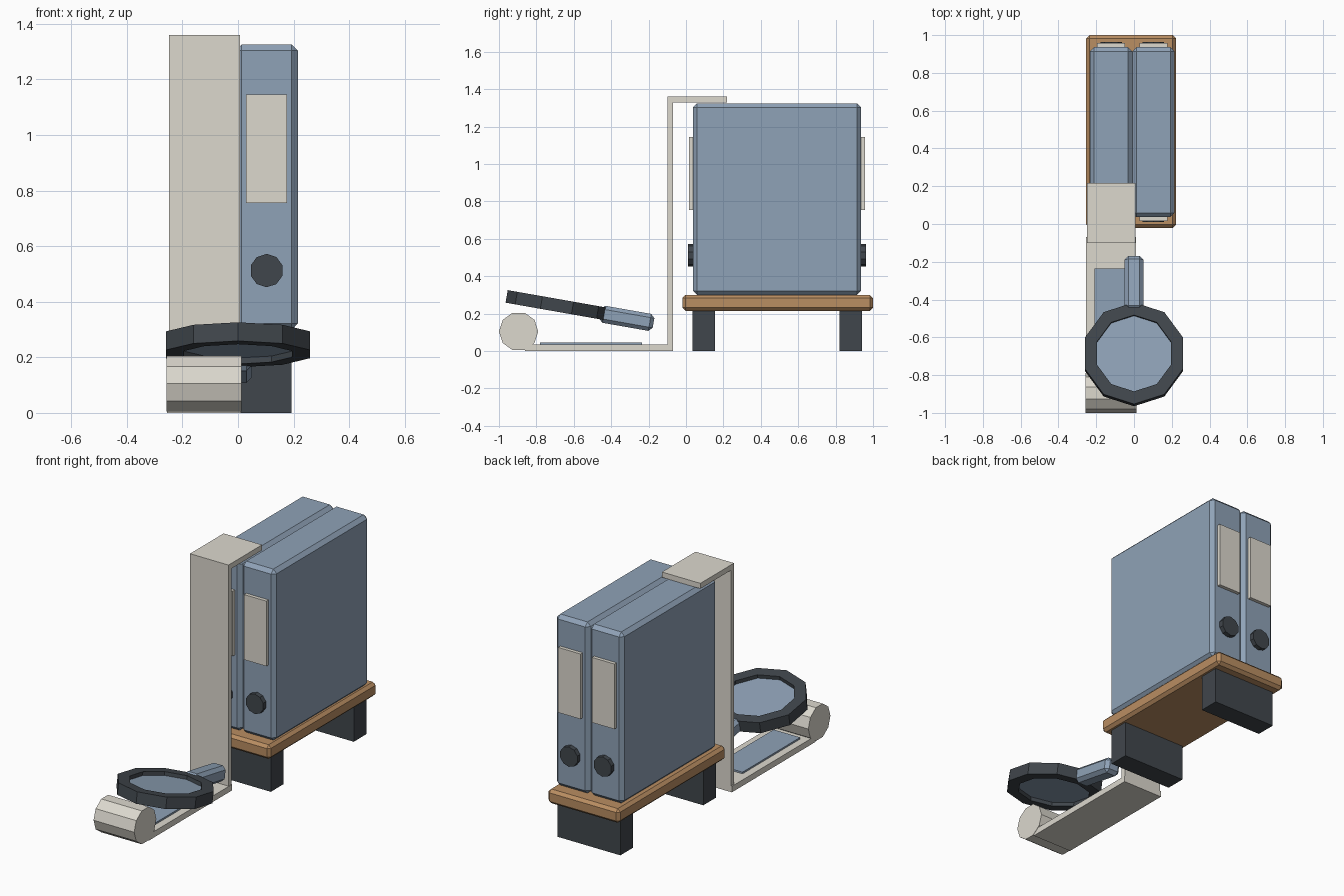
import bpy, bmesh
from math import pi, sin, cos, radians
from mathutils import Matrix, Vector

cube = bpy.data.objects.get("Cube")
if cube:
    bpy.data.objects.remove(cube, do_unlink=True)


def material(name, rgb):
    mat = bpy.data.materials.new(name)
    mat.use_nodes = True
    linear = [((c / 255 + 0.055) / 1.055) ** 2.4 for c in rgb] + [1]
    mat.diffuse_color = linear
    mat.node_tree.nodes["Principled BSDF"].inputs["Base Color"].default_value = linear
    return mat


BLUE = material("slate blue", (143, 162, 183))
DARK = material("charcoal", (64, 70, 76))
WOOD = material("warm wood", (186, 142, 98))
PAPER = material("paper beige", (220, 216, 206))


def finish(name, bm, mat, matrix, bevel=0):
    bmesh.ops.recalc_face_normals(bm, faces=bm.faces)
    mesh = bpy.data.meshes.new(name)
    bm.to_mesh(mesh)
    bm.free()
    mesh.materials.append(mat)
    obj = bpy.data.objects.new(name, mesh)
    bpy.context.collection.objects.link(obj)
    obj.matrix_world = matrix
    if bevel:
        mod = obj.modifiers.new("chamfer", "BEVEL")
        mod.width = bevel
        mod.segments = 1
    return obj


def box(name, mat, x, y, z, bevel=0, frame=Matrix()):
    """Box from (min, max) ranges along each axis."""
    bm = bmesh.new()
    bmesh.ops.create_cube(bm, size=1)
    bm.transform(Matrix.Diagonal((x[1] - x[0], y[1] - y[0], z[1] - z[0], 1)))
    centre = Vector((sum(x) / 2, sum(y) / 2, sum(z) / 2))
    return finish(name, bm, mat, frame @ Matrix.Translation(centre), bevel)


def prism(name, mat, radius, depth, matrix, inner=0, sides=10):
    """Ten-sided disc, or a ring when an inner radius is given."""
    bm = bmesh.new()

    def loop(r, z):
        angles = [pi / 2 + 2 * pi * i / sides for i in range(sides)]
        return [bm.verts.new((r * cos(a), r * sin(a), z)) for a in angles]

    h = depth / 2
    loops = [loop(radius, -h), loop(radius, h)]
    if inner:
        loops += [loop(inner, h), loop(inner, -h)]
    else:
        bm.faces.new(loops[0])
        bm.faces.new(loops[1])
    for k in range(len(loops) if inner else 1):
        a, b = loops[k], loops[(k + 1) % len(loops)]
        for i in range(sides):
            j = (i + 1) % sides
            bm.faces.new((a[i], a[j], b[j], b[i]))
    return finish(name, bm, mat, matrix)


# Low wooden shelf on two block legs
box("shelf", WOOD, (-0.253, 0.222), (-0.02, 1.0), (0.215, 0.30), 0.017)
for side, y in (("front", 0.035), ("back", 0.82)):
    box(side + "_leg", DARK, (-0.223, 0.193), (y, y + 0.12), (0, 0.22))

# Two binders, with a label and a finger hole on both ends
Y0, Y1 = 0.037, 0.936
for side, x in (("right", -0.121), ("left", 0.103)):
    box(side + "_binder", BLUE, (x - 0.112, x + 0.112), (Y0, Y1), (0.30, 1.325), 0.022)
    for end, y, out in (("front", Y0, -1), ("back", Y1, 1)):
        span = sorted((y - out * 0.005, y + out * 0.021))
        box(f"{side}_{end}_label", PAPER, (x - 0.074, x + 0.074), span, (0.755, 1.145))
        spot = Matrix.Translation((x, y + out * 0.01, 0.512))
        prism(f"{side}_{end}_finger_hole", DARK, 0.06, 0.034,
              spot @ Matrix.Rotation(pi / 2, 4, "X"))

# Paper strip hanging over the binder and running along the floor
box("paper_top", PAPER, (-0.248, 0.007), (-0.10, 0.218), (1.328, 1.36))
box("paper_drop", PAPER, (-0.248, 0.007), (-0.10, -0.07), (0, 1.33))
box("paper_floor", PAPER, (-0.255, 0.01), (-0.86, -0.07), (0, 0.036))
box("paper_panel", BLUE, (-0.21, -0.035), (-0.78, -0.235), (0.034, 0.046))
prism("paper_roll", PAPER, 0.105, 0.269,
      Matrix.Translation((-0.1225, -0.895, 0.105)) @ Matrix.Rotation(pi / 2, 4, "Y"))

# Tilted magnifying glass
glass = Matrix.Translation((0, -0.69, 0.245)) @ Matrix.Rotation(radians(-10), 4, "X")
prism("magnifier_rim", DARK, 0.273, 0.068, glass, inner=0.205)
prism("magnifier_lens", BLUE, 0.206, 0.024, glass)
box("magnifier_handle", BLUE, (-0.05, 0.05), (0.235, 0.525), (-0.05, 0.042), 0.02, glass)
